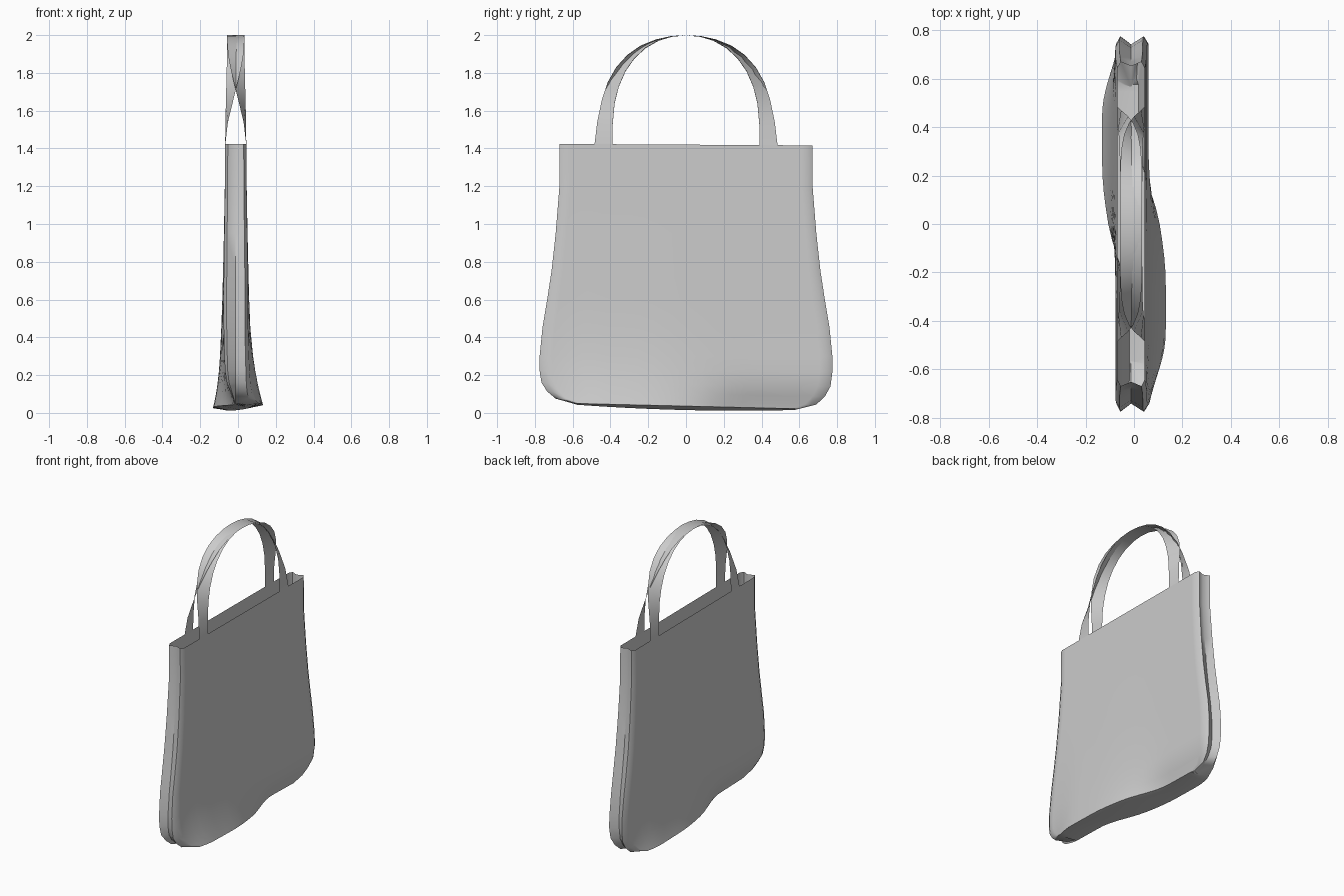
import bpy, bmesh, math

cube = bpy.data.objects.get("Cube")
if cube:
    bpy.data.objects.remove(cube)

GREY = (0.6, 0.6, 0.6, 1)
fabric = bpy.data.materials.new("grey fabric")
fabric.use_nodes = True
fabric.diffuse_color = GREY
fabric.node_tree.nodes["Principled BSDF"].inputs["Base Color"].default_value = GREY


def finish(name, bm, angle):
    mesh = bpy.data.meshes.new(name)
    bm.to_mesh(mesh)
    bm.free()
    obj = bpy.data.objects.new(name, mesh)
    bpy.context.collection.objects.link(obj)
    mesh.materials.append(fabric)
    bpy.ops.object.select_all(action="DESELECT")
    obj.select_set(True)
    bpy.context.view_layer.objects.active = obj
    bpy.ops.object.shade_smooth_by_angle(angle=math.radians(angle))


def smooth(a, b, v):
    t = min(1, max(0, (v - a) / (b - a)))
    return t * t * (3 - 2 * t)


CX = -0.012   # the mouth sits slightly off centre


def panel_x(side, y, z):
    """Wall position: each wall swells at one bottom corner and tucks in at the other."""
    q = y * side
    swell = (1 - smooth(-0.25, 0.35, q)) * smooth(-0.8, -0.45, q)
    flare = 0.078 * math.exp(-z / 0.25)
    tuck = 0.05 * smooth(0.0, 0.35, q) * (1 - smooth(0.0, 0.2, z))
    return CX * smooth(0, 0.5, z) + side * (0.056 + 0.008 * smooth(1.4, 0.6, z) + flare * swell - tuck)


# Bag body: stacked loops (height, half length) from mouth to base
LEVELS = [(1.42, 0.67), (1.2, 0.67), (0.95, 0.69), (0.75, 0.712), (0.6, 0.735),
          (0.45, 0.76), (0.3, 0.775), (0.22, 0.775), (0.15, 0.765), (0.1, 0.735),
          (0.06, 0.69), (0.036, 0.6)]
STEPS = 24
bm = bmesh.new()
rows = {1: [], -1: []}
folds = {1: [], -1: []}
for z, half in LEVELS:
    for side in rows:
        row = []
        for i in range(STEPS + 1):
            s = math.sin((i / STEPS - 0.5) * math.pi) * 0.6 + (2 * i / STEPS - 1) * 0.4
            y = s * half
            x = panel_x(side, y, z)
            if abs(s) > 0.999:
                x = CX + (x - CX) * 0.75
            tilt = -0.025 * y * (1 - smooth(0, 0.3, z)) - 0.006 * y * smooth(1.2, 1.42, z)
            row.append(bm.verts.new((x, y, z + tilt)))
        rows[side].append(row)
    # inward fold running down each narrow end
    for end in folds:
        corner = rows[1][-1][-1 if end > 0 else 0]
        depth = 0.018 + 0.015 * smooth(1.2, 0.3, z)
        folds[end].append(bm.verts.new((CX, end * (half - depth), corner.co.z)))

for k in range(len(LEVELS) - 1):
    for side in rows:
        a, b = rows[side][k], rows[side][k + 1]
        for i in range(STEPS):
            bm.faces.new((a[i], a[i + 1], b[i + 1], b[i]))
        for end in folds:
            j = -1 if end > 0 else 0
            bm.faces.new((a[j], folds[end][k], folds[end][k + 1], b[j]))

# Closed base with a slightly lower keel
keel = [folds[-1][-1]]
for l, r in list(zip(rows[-1][-1], rows[1][-1]))[1:-1]:
    m = (l.co + r.co) / 2
    m.z -= 0.021 * (1 - (m.y / 0.7) ** 2)
    keel.append(bm.verts.new(m))
keel.append(folds[1][-1])
for side in rows:
    edge = rows[side][-1]
    for i in range(STEPS):
        bm.faces.new((edge[i], edge[i + 1], keel[i + 1], keel[i]))
bmesh.ops.recalc_face_normals(bm, faces=bm.faces)
finish("bag_body", bm, 50)

# Straps: upright at the mouth, twisting flat over the top
# (outer y, outer z, inner y, inner z, twist)
HALF = [(0.485, 1.415, 0.39, 1.415, 0.0), (0.47, 1.54, 0.388, 1.53, 0.12),
        (0.445, 1.66, 0.378, 1.64, 0.38), (0.415, 1.75, 0.355, 1.73, 0.6),
        (0.37, 1.83, 0.32, 1.81, 0.8), (0.31, 1.896, 0.275, 1.875, 0.93),
        (0.24, 1.945, 0.215, 1.932, 0.98), (0.16, 1.977, 0.145, 1.972, 1.0),
        (0.08, 1.995, 0.075, 1.993, 1.0), (0.0, 2.0, 0.0, 2.0, 1.0)]
path = [(-1, p) for p in HALF] + [(1, p) for p in HALF[-2::-1]]
for side, name in ((1, "left_strap"), (-1, "right_strap")):
    bm = bmesh.new()
    prev = None
    drop = 0.002 if side < 0 else 0
    for end, (oy, oz, iy, iz, t) in path:
        wall = 0.056 - 0.01 * t
        outer = bm.verts.new((CX + side * wall * (1 - 2 * t), end * oy, oz - drop))
        inner = bm.verts.new((CX + side * wall, end * iy, iz - drop))
        if prev:
            bm.faces.new((prev[0], outer, inner, prev[1]))
        prev = (outer, inner)
    bmesh.ops.recalc_face_normals(bm, faces=bm.faces)
    finish(name, bm, 40)
